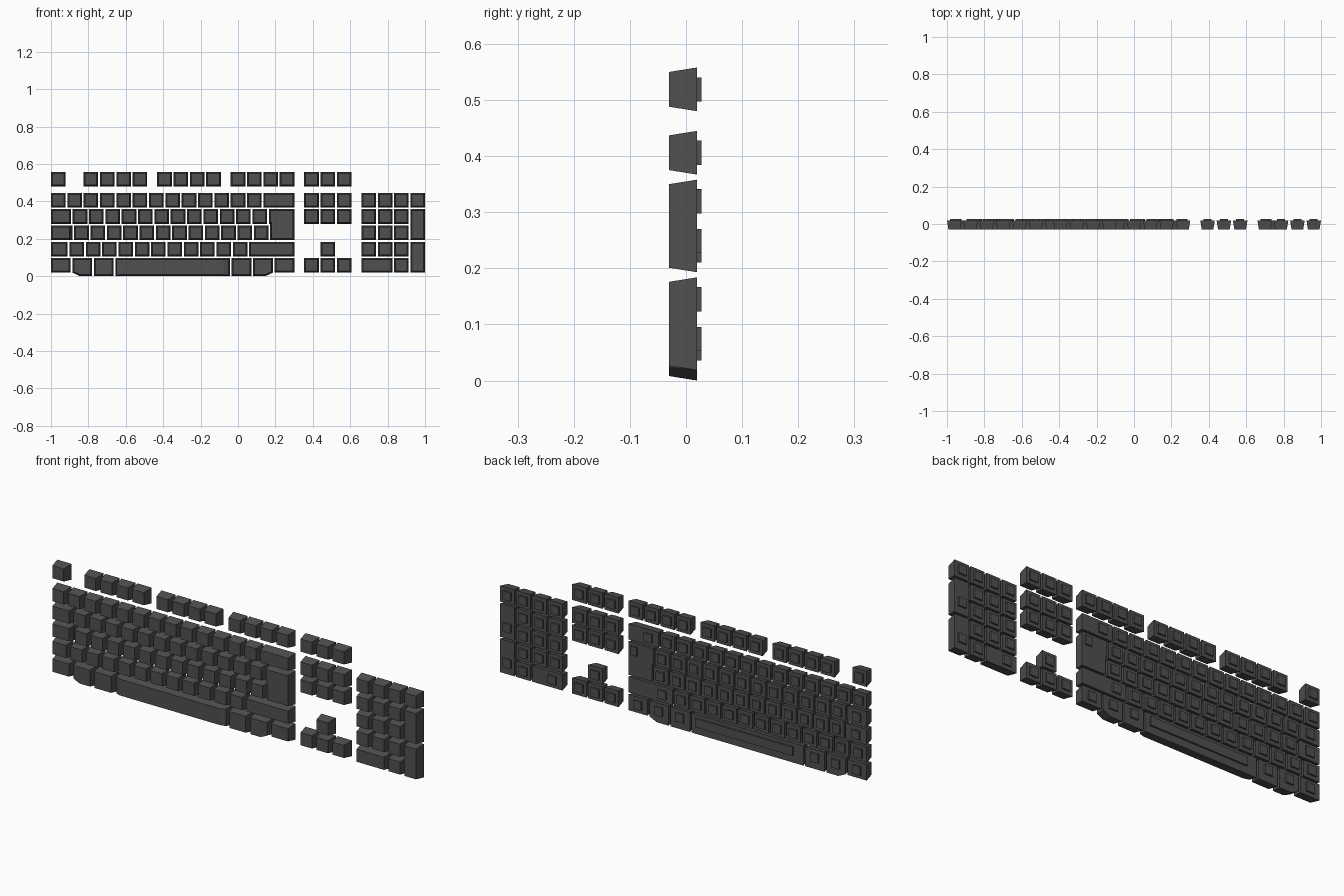
import bpy, bmesh
from mathutils import Vector

if "Cube" in bpy.data.objects:
    bpy.data.objects.remove(bpy.data.objects["Cube"])

P = 0.08736                  # key pitch (1 unit)
GAP = P - 0.078              # gap between neighbouring keys
BACK, FRONT, STEM = 0.02, -0.03, 0.028
TAPER = 0.008
ROW = [0.480, 0.367, 0.280, 0.193, 0.106, 0.0185]   # lower edge of each row
H = 0.078

mat = bpy.data.materials.new("dark_grey_plastic")
mat.diffuse_color = (0.08, 0.08, 0.08, 1)
mat.use_nodes = True
mat.node_tree.nodes["Principled BSDF"].inputs["Base Color"].default_value = mat.diffuse_color


def ux(u):
    return -1 + u * P


def rect(x0, x1, z0, z1):
    return [(x0, z0), (x1, z0), (x1, z1), (x0, z1)]


def inset(poly, dx, dz):
    """Move every edge of a counter-clockwise outline inwards."""
    lines = []
    for i, a in enumerate(poly):
        a, b = Vector(a), Vector(poly[(i + 1) % len(poly)])
        d = (b - a).normalized()
        n = Vector((-d.y, d.x))
        lines.append((a + Vector((n.x * dx, n.y * dz)), d))
    out = []
    for i, (p, d) in enumerate(lines):
        q, e = lines[i - 1]
        t = (p - q).cross(d) / e.cross(d)
        out.append(q + e * t)
    return out


def loft(bm, layers):
    """Closed solid through outlines given as (y, outline)."""
    rings = [[bm.verts.new((x, y, z)) for x, z in poly] for y, poly in layers]
    bm.faces.new(rings[0])
    bm.faces.new(rings[-1])
    for r, s in zip(rings, rings[1:]):
        for i in range(len(r)):
            j = (i + 1) % len(r)
            bm.faces.new((r[i], r[j], s[j], s[i]))


def build(name, solids):
    bm = bmesh.new()
    for s in solids:
        loft(bm, s)
    bmesh.ops.recalc_face_normals(bm, faces=bm.faces)
    me = bpy.data.meshes.new(name)
    bm.to_mesh(me)
    bm.free()
    me.materials.append(mat)
    bpy.context.collection.objects.link(bpy.data.objects.new(name, me))


def stem(cx, cz, w=0.043, h=0.043):
    r = rect(cx - w / 2, cx + w / 2, cz - h / 2, cz + h / 2)
    return [(BACK - 0.002, r), (STEM, r)]


def cap(poly, front=FRONT):
    return [(BACK, poly), (front, inset(poly, TAPER, TAPER))]


def key(name, u, row, w=1, low=None, poly=None, stem_z=None):
    """One keycap starting at u units, w units wide, with its rear stem."""
    x0, x1 = ux(u), ux(u + w) - GAP
    z0, z1 = ROW[row] if low is None else low, ROW[row] + H
    cx = x0 + 0.055 if w > 1.5 else (x0 + x1) / 2
    cz = ROW[row] + H / 2 if stem_z is None else stem_z
    build(name, [cap(poly or rect(x0, x1, z0, z1)), stem(cx, cz)])


def run(name, u, row, count):
    for i in range(count):
        key(f"{name}_{i + 1}", u + i, row)


# function row
key("escape_key", 0, 0)
for g, u in enumerate((2, 6.5, 11)):
    run(f"function_key_group_{g + 1}", u, 0, 4)

# number row
run("number_row_key", 0, 1, 13)
key("backspace_key", 13, 1, 2)

# letter rows
key("tab_key", 0, 2, 1.33)
run("upper_letter_key", 1.33, 2, 12)
run("middle_letter_key", 1.42, 3, 12)
key("left_shift_key", 0, 4, 1.13)
run("lower_letter_key", 1.13, 4, 11)
key("right_shift_key", 12.13, 4, 2.87)

# stepped caps lock: low full-width base plus raised part
z = ROW[3]
build("caps_lock_key", [cap(rect(-1, ux(1.42) - GAP, z, z + H), 0.0),
                        cap(rect(-1, ux(1.33) - GAP, z, z + H)),
                        stem(ux(0.65), z + H / 2)])

# L-shaped enter key
xa, xb, xr = ux(13.33), ux(13.42), ux(15) - GAP
build("enter_key", [cap([(xb, ROW[3]), (xr, ROW[3]), (xr, ROW[2] + H),
                         (xa, ROW[2] + H), (xa, ROW[2]), (xb, ROW[2])]),
                    stem(0.268, 0.32, 0.035)])

# bottom row: corner keys, chamfered keys, extended keys
M = 1.316
for side in ("left", "right"):
    start = 0 if side == "left" else 15 - 3 * M
    order = [0, 1, 2] if side == "left" else [2, 1, 0]
    key(f"{side}_corner_key", start + order[0] * M, 5, M)
    u = start + order[1] * M
    x0, x1, top = ux(u), ux(u + M) - GAP, ROW[5] + H
    if side == "left":
        shape = [(x0, 0.019), (x0 + 0.04, 0), (x1, 0), (x1, top), (x0, top)]
    else:
        shape = [(x0, 0), (x1 - 0.04, 0), (x1, 0.019), (x1, top), (x0, top)]
    key(f"{side}_chamfered_key", u, 5, M, poly=shape)
    key(f"{side}_inner_key", start + order[2] * M, 5, M, low=0)

# space bar with sloped ends
bar = rect(ux(3 * M), ux(15 - 3 * M) - GAP, 0, ROW[5] + H)
build("space_bar", [[(BACK, bar), (-0.02, inset(bar, 0.0065, 0.0065)),
                     (FRONT, inset(bar, 0.034, TAPER))],
                    stem(-0.335, ROW[5] + H / 2, 0.53)])

# navigation block and arrows
NAV = 15.5
for r in (0, 1, 2):
    run(f"navigation_row_{r + 1}_key", NAV, r, 3)
key("arrow_up_key", NAV + 1, 4)
run("arrow_key", NAV, 5, 3)

# number pad
PAD = 19
run("pad_top_key", PAD, 1, 4)
for r in (2, 3, 4):
    run(f"pad_row_{r}_key", PAD, r, 3)
key("pad_plus_key", PAD + 3, 2, low=ROW[3], stem_z=0.249)
key("pad_enter_key", PAD + 3, 4, low=ROW[5], stem_z=0.074)
key("pad_zero_key", PAD, 5, 2)
key("pad_point_key", PAD + 2, 5)
